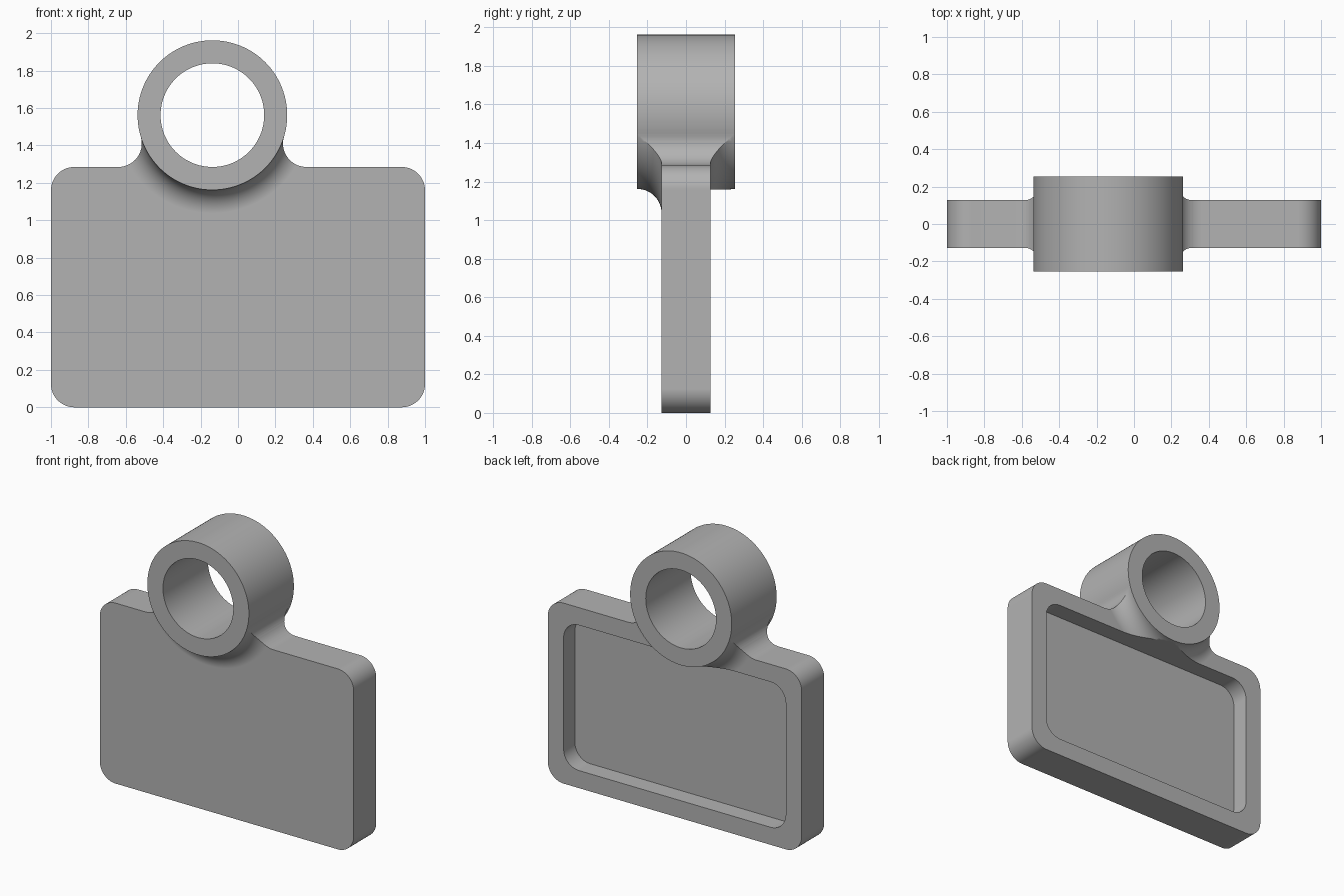
import bpy
import bmesh
from math import cos, sin, pi, sqrt, atan2, radians

default = bpy.data.objects.get("Cube")
if default:
    bpy.data.objects.remove(default)

WIDTH, TOP, HALF = 2.0, 1.285, 0.127        # plate
RX, RZ, R_OUT, R_IN, RING_HALF = -0.137, 1.562, 0.4, 0.277, 0.253
FILLET = 0.125
RIM = 0.125
STEPS = 14

grey = bpy.data.materials.new("plain grey")
grey.use_nodes = True
colour = (0.45, 0.45, 0.45, 1)
grey.diffuse_color = colour
grey.node_tree.nodes["Principled BSDF"].inputs["Base Color"].default_value = colour


def arc(cx, cz, r, a0, a1, steps=STEPS):
    return [(cx + r * cos(a0 + (a1 - a0) * i / steps),
             cz + r * sin(a0 + (a1 - a0) * i / steps)) for i in range(steps + 1)]


def finish(name, bm):
    bmesh.ops.recalc_face_normals(bm, faces=bm.faces)
    mesh = bpy.data.meshes.new(name)
    bm.to_mesh(mesh)
    bm.free()
    mesh.materials.append(grey)
    obj = bpy.data.objects.new(name, mesh)
    bpy.context.collection.objects.link(obj)
    return obj


def prism(name, outline, y0, y1):
    """Extrude an x-z outline along y."""
    bm = bmesh.new()
    face = bm.faces.new([bm.verts.new((x, y0, z)) for x, z in outline])
    out = bmesh.ops.extrude_face_region(bm, geom=[face])
    for v in out["geom"]:
        if isinstance(v, bmesh.types.BMVert):
            v.co.y = y1
    return finish(name, bm)


def turned(name, profile, segments=128):
    """Revolve (radius, y) points around the ring axis."""
    bm = bmesh.new()
    loops = [[bm.verts.new((RX + r * cos(2 * pi * i / segments), y,
                            RZ + r * sin(2 * pi * i / segments)))
              for i in range(segments)] for r, y in profile]
    for a, b in zip(loops, loops[1:]):
        for i in range(segments):
            j = (i + 1) % segments
            bm.faces.new((a[i], a[j], b[j], b[i]))
    bm.faces.new(loops[0])
    bm.faces.new(loops[-1])
    return finish(name, bm)


def combine(target, tool, operation):
    mod = target.modifiers.new(operation.title(), "BOOLEAN")
    mod.operation = operation
    mod.solver = "EXACT"
    mod.object = tool
    bpy.ops.object.select_all(action="DESELECT")
    bpy.context.view_layer.objects.active = target
    target.select_set(True)
    bpy.ops.object.modifier_apply(modifier=mod.name)
    bpy.data.objects.remove(tool)


def rounded_rect(x, z0, z1, r):
    return (arc(-x + r, z0 + r, r, pi, 1.5 * pi) + arc(x - r, z0 + r, r, 1.5 * pi, 2 * pi)
            + arc(x - r, z1 - r, r, 0, pi / 2) + arc(-x + r, z1 - r, r, pi / 2, pi))


# Plate outline with concave shoulders rising to the ring
rect = rounded_rect(WIDTH / 2, 0, TOP, FILLET)
dz = TOP + FILLET - RZ
dx = sqrt((R_OUT + FILLET) ** 2 - dz ** 2)
touch = atan2(-dz, -dx) % (2 * pi)
right = arc(RX + dx, TOP + FILLET, FILLET, 1.5 * pi, touch)
left = [(2 * RX - x, z) for x, z in reversed(right)]
split = 3 * (STEPS + 1)
inner = [(RX + 0.34, RZ - 0.1), (RX - 0.34, RZ - 0.1)]
outline = rect[:split] + right + inner + left + rect[split:]

# Slab and flared collar, trimmed to the outline
plate = prism("plate_with_ring", [(-1.2, -0.2), (1.2, -0.2), (1.2, 2.2), (-1.2, 2.2)],
              -HALF, HALF)
curve = arc(R_OUT + FILLET, HALF + FILLET, FILLET, pi, 1.5 * pi)
upper = [(0.33, HALF + FILLET)] + curve + [(R_OUT + FILLET, HALF - 0.004)]
collar = turned("collar", upper + [(r, -y) for r, y in reversed(upper)])
combine(plate, collar, "UNION")
combine(plate, prism("outline_cutter", outline, -0.4, 0.4), "INTERSECT")

# Rear recess
combine(plate, prism("recess_cutter", rounded_rect(WIDTH / 2 - RIM, RIM, TOP - RIM, 0.12),
                     0, 0.5), "DIFFERENCE")

# Ring and its bore
combine(plate, turned("ring", [(R_OUT, -RING_HALF), (R_OUT, RING_HALF)]), "UNION")
combine(plate, turned("bore_cutter", [(R_IN, -0.6), (R_IN, 0.6)]), "DIFFERENCE")

# Smooth curves, flat broad faces
bpy.ops.object.shade_smooth_by_angle(angle=radians(30))
weighted = plate.modifiers.new("Weighted normals", "WEIGHTED_NORMAL")
weighted.keep_sharp = True
